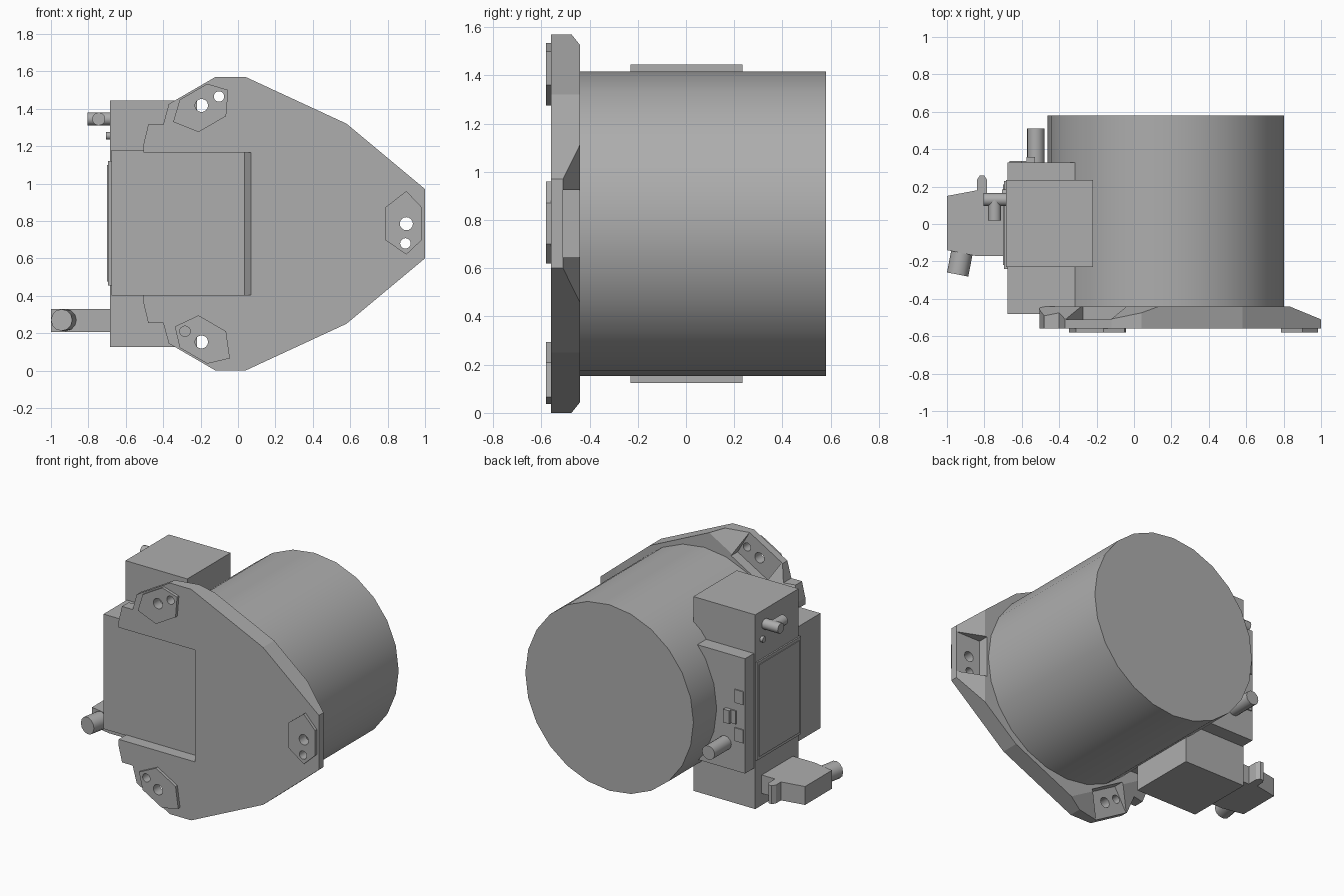
import bpy, bmesh, math
from mathutils import Vector

if "Cube" in bpy.data.objects:
    bpy.data.objects.remove(bpy.data.objects["Cube"])

grey = bpy.data.materials.new("plain grey")
grey.use_nodes = True
grey.diffuse_color = (0.42, 0.42, 0.42, 1)
grey.node_tree.nodes["Principled BSDF"].inputs["Base Color"].default_value = (0.42, 0.42, 0.42, 1)

CX, CZ = 0.17, 0.785          # drum axis
FRONT, BACK = -0.56, -0.44    # flange faces
TIPS = [math.radians(a) for a in (0, 120, 240)]


def finish(name, bm):
    bmesh.ops.recalc_face_normals(bm, faces=bm.faces)
    mesh = bpy.data.meshes.new(name)
    bm.to_mesh(mesh)
    bm.free()
    mesh.materials.append(grey)
    obj = bpy.data.objects.new(name, mesh)
    bpy.context.collection.objects.link(obj)
    return obj


def prism_mesh(points, lo, hi, axis):
    """Extrude a 2D outline along y (points are x, z) or z (points are x, y)."""
    bm = bmesh.new()
    place = (lambda p, h: (p[0], h, p[1])) if axis == "y" else (lambda p, h: (p[0], p[1], h))
    face = bm.faces.new([bm.verts.new(place(p, lo)) for p in points])
    moved = bmesh.ops.extrude_face_region(bm, geom=[face])["geom"]
    step = (0, hi - lo, 0) if axis == "y" else (0, 0, hi - lo)
    bmesh.ops.translate(bm, verts=[v for v in moved if isinstance(v, bmesh.types.BMVert)], vec=step)
    bmesh.ops.recalc_face_normals(bm, faces=bm.faces)
    return bm


def prism(name, points, lo, hi, axis="y"):
    return finish(name, prism_mesh(points, lo, hi, axis))


def box(name, x, y, z):
    return prism(name, [(x[0], y[0]), (x[1], y[0]), (x[1], y[1]), (x[0], y[1])], z[0], z[1], "z")


def rod(name, start, end, radius, sides=16):
    a, b = Vector(start), Vector(end)
    bm = bmesh.new()
    bmesh.ops.create_cone(bm, cap_ends=True, segments=sides, radius1=radius,
                          radius2=radius, depth=(b - a).length)
    obj = finish(name, bm)
    obj.data.transform((b - a).to_track_quat("Z", "Y").to_matrix().to_4x4())
    obj.location = (a + b) / 2
    return smooth(obj)


def select(obj):
    bpy.ops.object.select_all(action="DESELECT")
    obj.select_set(True)
    bpy.context.view_layer.objects.active = obj


def smooth(obj):
    select(obj)
    bpy.ops.object.shade_smooth_by_angle(angle=math.radians(35))
    return obj


def cut(obj, cutters):
    select(obj)
    for cutter in cutters:
        mod = obj.modifiers.new("cut", "BOOLEAN")
        mod.operation = "DIFFERENCE"
        mod.solver = "EXACT"
        mod.object = cutter
        bpy.ops.object.modifier_apply(modifier=mod.name)


def at_tip(angle, points):
    """Turn (radial, tangential) points into x, z around the drum axis."""
    c, s = math.cos(angle), math.sin(angle)
    return [(CX + d * c - t * s, CZ + d * s + t * c) for d, t in points]


# Drum
rod("drum", (CX, BACK - 0.02, CZ), (CX, 0.58, CZ), 0.632, 24)

# Flange plate: upper half outline mirrored downwards
upper = [(1, 0.97), (0.58, 1.32), (0.04, 1.57), (-0.12, 1.57), (-0.37, 1.425),
         (-0.4, 1.315), (-0.48, 1.315), (-0.505, 1.21)]
outline = upper + [(x, 2 * CZ - z) for x, z in reversed(upper)]
bm = prism_mesh(outline, FRONT, BACK, "y")
for a in TIPS:  # sloped back of each mounting tip
    (x, z), = at_tip(a, [(0.66, 0)])
    normal = Vector((0.07 * math.cos(a), 0.17, 0.07 * math.sin(a)))
    cutting = bmesh.ops.bisect_plane(bm, geom=bm.verts[:] + bm.edges[:] + bm.faces[:],
                                     plane_co=(x, BACK, z), plane_no=normal, clear_outer=True)
    edges = [e for e in cutting["geom_cut"] if isinstance(e, bmesh.types.BMEdge)]
    bmesh.ops.holes_fill(bm, edges=edges)
flange = finish("flange", bm)

# Window for the housing, with a slanted inner wall
cutters = [prism("window_cutter", [(-0.8, -0.7), (0.13, -0.7), (0.07, FRONT), (0.035, -0.48),
                                   (0.01, -0.4), (-0.8, -0.4)], 0.405, 1.165, "z")]

# Mounting tips: front pad, back pocket and two holes each
hexagon = [(0.73, 0.175), (0.815, 0.085), (0.815, -0.085), (0.73, -0.165),
           (0.615, -0.085), (0.615, 0.085)]
for i, a in enumerate(TIPS):
    pad = prism(f"mounting_pad_{i + 1}", at_tip(a, hexagon), -0.58, FRONT)
    pocket = [(0.645, -0.14), (1, -0.14), (1, 0.14), (0.645, 0.14)]
    cutters.append(prism("pocket_cutter", at_tip(a, pocket), -0.51, -0.3))
    holes = []
    for centre, radius in (((0.73, 0), 0.035), ((0.725, -0.105), 0.028)):
        (x, z), = at_tip(a, [centre])
        holes.append(rod("hole_cutter", (x, -0.7, z), (x, -0.3, z), radius))
    cut(pad, holes)
    cutters += holes
cut(flange, cutters)
for c in cutters:
    bpy.data.objects.remove(c)

# Gear housing and the taller cross block through it
box("housing", (-0.675, 0.06), (-0.48, 0.33), (0.4, 1.18))
box("cross_block", (-0.685, -0.22), (-0.23, 0.235), (0.125, 1.445))
box("side_panel", (-0.695, -0.6), (-0.24, 0.23), (0.455, 1.12))
box("panel_face", (-0.7, -0.6), (-0.22, 0.21), (0.475, 1.1))

# Details on the back of the housing
rod("back_stub", (-0.525, 0.3, 0.57), (-0.525, 0.51, 0.57), 0.047)
for z in (0.65, 0.91):
    box("back_clip", (-0.665, -0.6), (0.3, 0.338), (z - 0.045, z + 0.045))
box("back_latch", (-0.575, -0.53), (0.3, 0.358), (0.72, 0.81))
box("back_latch_base", (-0.61, -0.53), (0.3, 0.338), (0.72, 0.81))

# Upper elbow fitting
rod("elbow_stem", (-0.66, 0.13, 1.345), (-0.805, 0.13, 1.345), 0.035, 12)
rod("elbow_outlet", (-0.745, 0.13, 1.345), (-0.745, 0.02, 1.345), 0.035, 12)
rod("small_port", (-0.66, 0.165, 1.255), (-0.705, 0.165, 1.255), 0.02, 12)

# Lower plug with latch tab and cable gland
plug = [(-1, 0.15), (-0.84, 0.18), (-0.84, 0.235), (-0.825, 0.258), (-0.8, 0.258),
        (-0.785, 0.235), (-0.785, 0.165), (-0.66, 0.165), (-0.66, -0.17), (-0.85, -0.17), (-1, -0.14)]
prism("plug", plug, 0.205, 0.33, "z")
rod("cable_gland", (-0.91, -0.1, 0.27), (-0.943, -0.27, 0.27), 0.058, 12)
